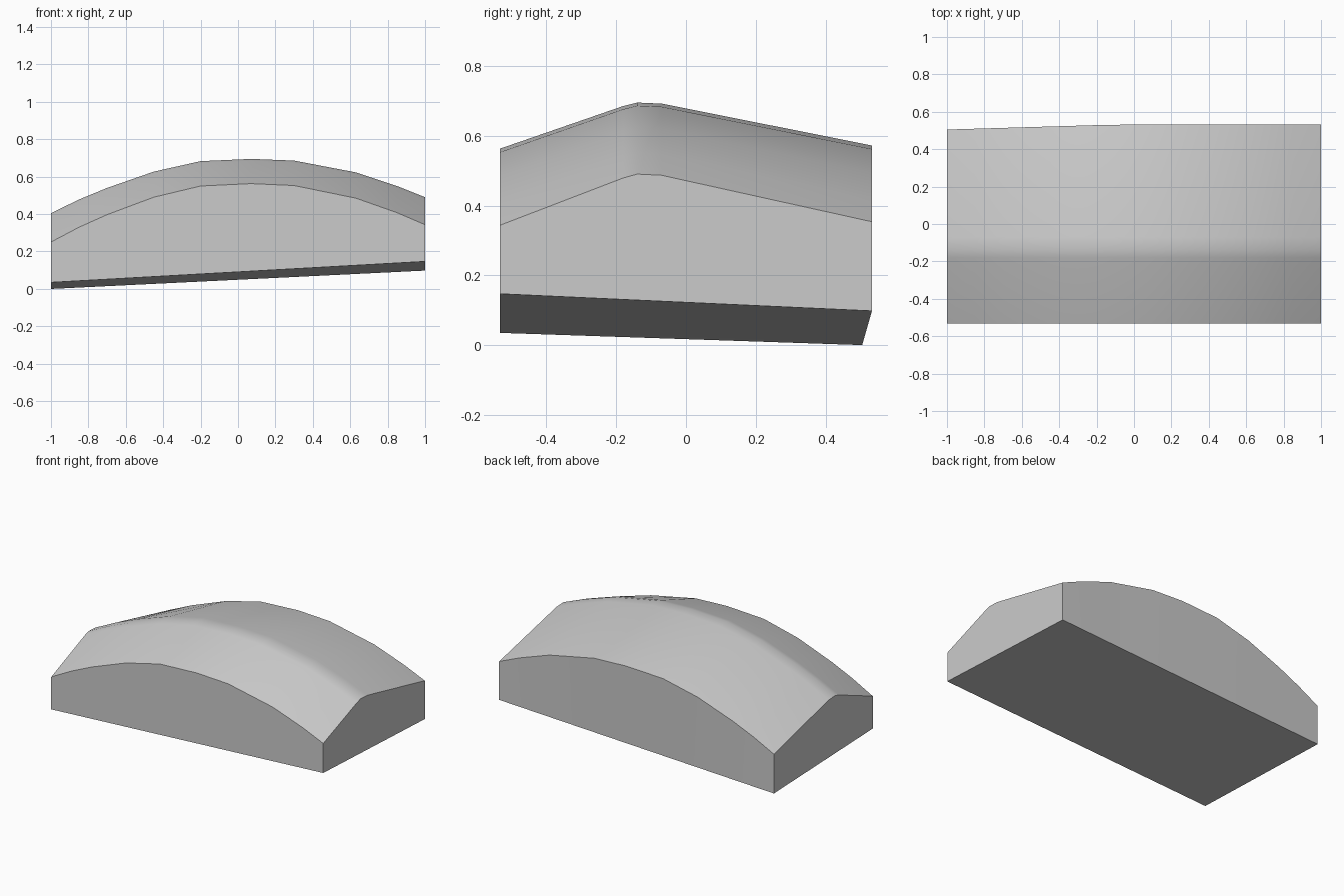
import bpy, bmesh, math

if "Cube" in bpy.data.objects:
    bpy.data.objects.remove(bpy.data.objects["Cube"])

# Ridge line of the domed top: (x, z)
RIDGE = [(-1, .405), (-.85, .478), (-.7, .54), (-.45, .627), (-.2, .683), (.07, .695),
         (.3, .686), (.63, .623), (.85, .55), (1, .49)]
# Roof cross-section: (y, drop below ridge)
SECTION = [(-.533, .132), (-.18, .010), (-.14, 0), (-.07, .003), (.533, .123)]


def roof_row(bm, x, z):
    # The drop grows towards both ends; the rear edge pulls in at the left
    grow = 1 + (.17 if x < 0 else .11) * x * x
    pull = .028 * max(0, (-.05 - x) / .95)
    row = []
    for i, (y, drop) in enumerate(SECTION):
        if i == len(SECTION) - 1:
            y -= pull
        row.append(bm.verts.new((x, y, z - drop * grow)))
    return row


def base_row(bm, x):
    # Slanted underside
    t = (x + 1) / 2
    return [bm.verts.new((x, -.533, .035 + .112 * t)),
            bm.verts.new((x, .505 + .028 * t, .098 * t))]


bm = bmesh.new()
roof = [roof_row(bm, x, z) for x, z in RIDGE]
base = [base_row(bm, x) for x, z in RIDGE]

# Closed rings joined along x, capped at both ends
rings = [[b[0]] + r + [b[1]] for r, b in zip(roof, base)]
for a, b in zip(rings, rings[1:]):
    n = len(a)
    for i in range(n):
        j = (i + 1) % n
        bm.faces.new((a[i], b[i], b[j], a[j]))
bm.faces.new(rings[0])
bm.faces.new(rings[-1][::-1])
bmesh.ops.recalc_face_normals(bm, faces=bm.faces)

mesh = bpy.data.meshes.new("domed_block")
bm.to_mesh(mesh)
bm.free()
block = bpy.data.objects.new("domed_block", mesh)
bpy.context.collection.objects.link(block)

# Soft roof, crisp border edges
bpy.context.view_layer.objects.active = block
block.select_set(True)
bpy.ops.object.shade_smooth_by_angle(angle=math.radians(30))
